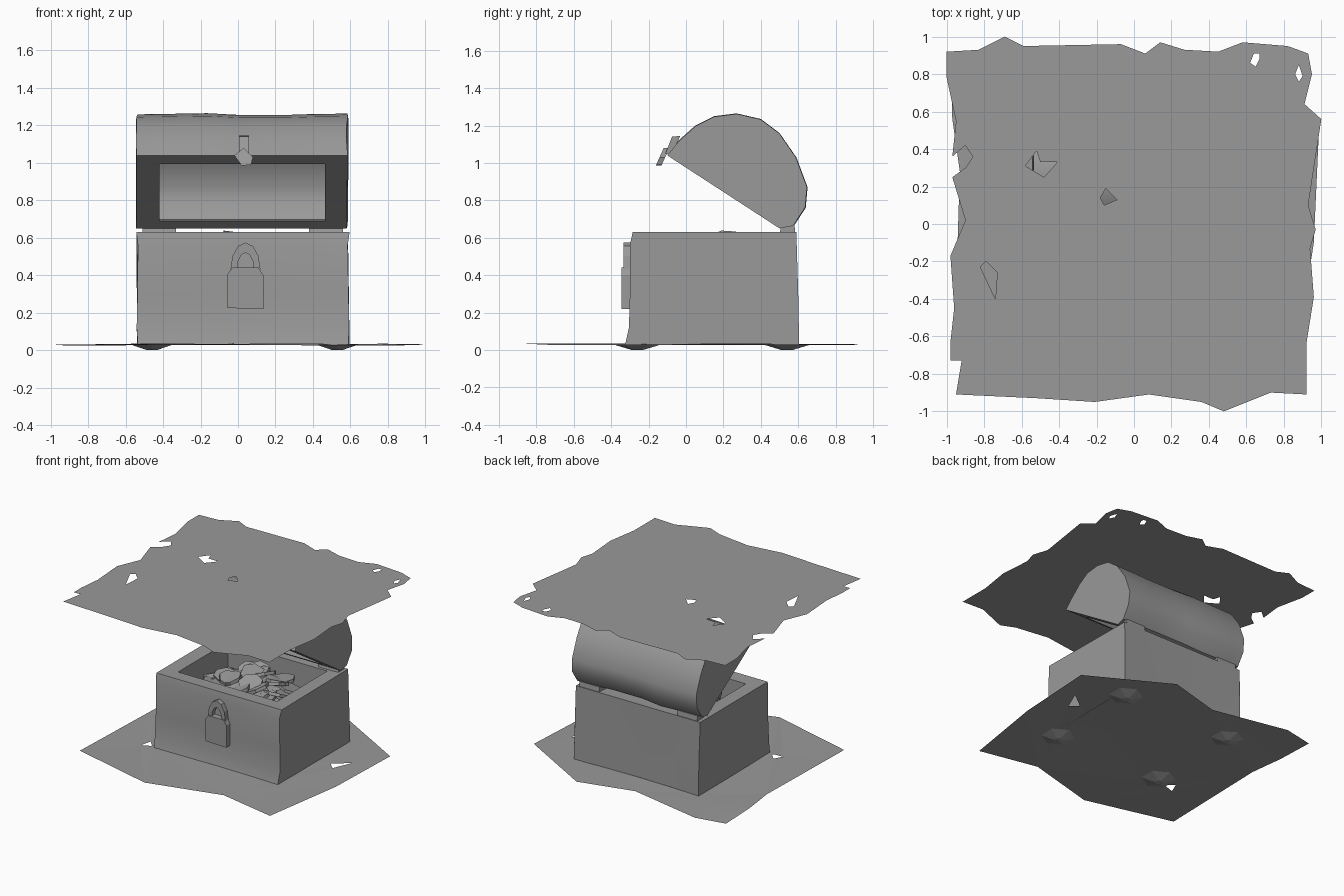
import bpy, bmesh, math, random
from mathutils import Matrix, Vector, Euler

if "Cube" in bpy.data.objects:
    bpy.data.objects.remove(bpy.data.objects["Cube"])

random.seed(4)
grey = bpy.data.materials.new("dark_grey")
grey.diffuse_color = (.32, .32, .32, 1)
grey.use_nodes = True
grey.node_tree.nodes["Principled BSDF"].inputs["Base Color"].default_value = grey.diffuse_color


def finish(bm, name, smooth=False, recalc=True):
    if recalc:
        bmesh.ops.recalc_face_normals(bm, faces=bm.faces[:])
    me = bpy.data.meshes.new(name)
    bm.to_mesh(me)
    bm.free()
    me.materials.append(grey)
    ob = bpy.data.objects.new(name, me)
    bpy.context.collection.objects.link(ob)
    if smooth:
        bpy.ops.object.select_all(action='DESELECT')
        ob.select_set(True)
        bpy.context.view_layer.objects.active = ob
        bpy.ops.object.shade_smooth_by_angle(angle=math.radians(35))
    return ob


def sheet(name, z, loops, wave=0):
    """Ragged sheet: first loop is the outline, the others are holes."""
    bm = bmesh.new()
    for loop in loops:
        vs = [bm.verts.new((x, y, z)) for x, y in loop]
        for i, v in enumerate(vs):
            bm.edges.new((v, vs[i - 1]))
    bmesh.ops.triangle_fill(bm, use_beauty=True, use_dissolve=False,
                            edges=bm.edges[:], normal=(0, 0, 1))
    for v in bm.verts:
        v.co.z += random.uniform(-wave, wave)
    for f in bm.faces:
        f.normal_update()
        if f.normal.z < 0:
            f.normal_flip()
    return finish(bm, name, recalc=False)


def prism(name, pts, place, a, b):
    """Extrude a 2D outline; place(u, v, t) maps it to space, t from a to b."""
    bm = bmesh.new()
    A = [bm.verts.new(place(u, v, a)) for u, v in pts]
    B = [bm.verts.new(place(u, v, b)) for u, v in pts]
    bm.faces.new(A)
    bm.faces.new(B)
    for i in range(len(pts)):
        bm.faces.new((A[i - 1], A[i], B[i], B[i - 1]))
    return finish(bm, name)


def trough(name, outer, inner, stations, wall, wobble):
    """Hollow shell along x from open (y, z) outer and inner profiles."""
    bm = bmesh.new()
    cy = sum(p[0] for p in outer) / len(outer)
    cz = sum(p[1] for p in outer) / len(outer)
    rows = []
    for x, s in stations:
        row = []
        for i, (y, z) in enumerate(outer):
            k = s if 0 < i < len(outer) - 1 else 1
            row.append(bm.verts.new((x + random.uniform(-wobble, wobble),
                                     cy + (y - cy) * k, cz + (z - cz) * k)))
        rows.append(row)
    ins = [[bm.verts.new((x, y, z)) for y, z in inner]
           for x in (stations[0][0] + wall, stations[-1][0] - wall)]
    for strip in (rows, ins):
        for r, q in zip(strip, strip[1:]):
            for i in range(len(r) - 1):
                bm.faces.new((r[i], r[i + 1], q[i + 1], q[i]))
        bm.faces.new(strip[0])
        bm.faces.new(strip[-1])
    for e in (0, -1):
        bm.faces.new([r[e] for r in rows] + [ins[1][e], ins[0][e]])
        bm.faces.new((rows[e][0], ins[e][0], ins[e][-1], rows[e][-1]))
    return finish(bm, name, smooth=True)


# torn upper sheet with holes
sheet("upper_sheet", 1.345, [
    [(-1, .92), (-.83, .93), (-.69, 1), (-.59, .95), (-.07, .96), (.06, .91),
     (.14, .97), (.27, .93), (.45, .92), (.58, .97), (.82, .95), (.93, .91),
     (.95, .8), (.91, .64), (1, .56), (.93, .1), (.97, -.03), (.94, -.13),
     (.96, -.39), (.92, -.64), (.92, -.91), (.73, -.9), (.48, -1), (.36, -.95),
     (.08, -.91), (-.21, -.95), (-.52, -.93), (-.95, -.91), (-.92, -.73),
     (-.98, -.73), (-.98, -.63), (-.96, -.45), (-.98, -.17), (-.9, .02),
     (-.97, .25), (-.9, .3), (-.86, .36), (-.9, .42), (-.97, .36),
     (-.95, .55), (-1, .78)],
    [(.62, .86), (.64, .91), (.67, .91), (.67, .88), (.65, .84)],
    [(.86, .8), (.88, .85), (.9, .79), (.88, .76)],
    [(-.58, .31), (-.52, .39), (-.5, .33), (-.41, .33), (-.48, .25)],
    [(-.18, .14), (-.15, .19), (-.09, .13), (-.16, .1)],
    [(-.82, -.23), (-.79, -.2), (-.73, -.26), (-.74, -.4)],
])

# ground sheet
sheet("ground_sheet", .03, [
    [(-.96, -.68), (-.24, -.87), (.36, -.7), (.85, -.8), (.96, -.1),
     (.99, .56), (.35, .92), (-.1, .8), (-.73, .93), (-.98, .88),
     (-.97, .56), (-.93, .28)],
    [(.7, .2), (.83, .3), (.76, .14)],
    [(-.62, -.25), (-.56, -.31), (-.65, -.33)],
], wave=.005)

# chest box with slightly bowed walls
trough("chest_box",
       [(-.285, .63), (-.3, .56), (-.3, .3), (-.305, .12), (-.325, .03),
        (.605, .03), (.6, .3), (.59, .63)],
       [(-.17, .625), (-.17, .42), (.48, .42), (.48, .625)],
       [(-.54, 1), (-.3, .99), (.02, .985), (.34, .99), (.59, 1)], .115, .006)

# open domed lid
lid = [(-.1, 1.04), (-.04, 1.12), (.05, 1.2), (.15, 1.25), (.27, 1.265),
       (.4, 1.235), (.5, 1.16), (.59, 1.03), (.65, .87), (.64, .76),
       (.575, .66), (.5, .65)]
lid_in = [(.22 + (y - .22) * .78, .835 + (z - .835) * .78) for y, z in lid]
trough("chest_lid", lid, lid_in,
       [(-.54, .975), (-.45, .98), (-.17, 1), (0, .965), (.28, .965),
        (.42, .985), (.585, .99)], .12, .006)

# hinge lobes and sunken corner feet
yz = lambda u, v, t: (t, u, v)
for x, side in ((-.41, "left"), (.48, "right")):
    prism(side + "_hinge", [(.5, .62), (.585, .62), (.58, .67), (.51, .67)],
          yz, x - .1, x + .08)
for x in (-.46, .53):
    for y in (-.26, .54):
        bm = bmesh.new()
        bmesh.ops.create_cone(bm, cap_ends=True, segments=6, radius1=.03,
                              radius2=.13, depth=.03,
                              matrix=Matrix.Translation((x, y, .015)))
        finish(bm, "corner_foot")

# lid clasp: curved strap with a pointed tongue
prism("lid_clasp_strap", [(-.03, 1.145), (-.075, 1.14), (-.11, 1.05),
                          (-.08, 1.04)], yz, .005, .06)
xz = lambda u, v, t: (u, t + .45 * (v - 1), v)
prism("lid_clasp_tongue", [(-.02, 1.04), (.03, 1.08), (.08, 1.03), (.07, .99),
                           (.02, .985)], xz, -.155, -.125)

# padlock body and shackle
xz = lambda u, v, t: (u, t, v)
prism("padlock_body", [(-.055, .225), (.135, .22), (.135, .4), (.11, .44),
                       (-.03, .44), (-.06, .4)], xz, -.345, -.29)
angles = [math.pi * i / 6 for i in range(7)]
arch = [(.04 + .08 * math.cos(a), .43 + .145 * math.sin(a)) for a in angles]
arch += [(.04 + .045 * math.cos(a), .43 + .09 * math.sin(a))
         for a in reversed(angles)]
prism("padlock_shackle", arch, xz, -.335, -.295)

# heap of coins inside the box
bm = bmesh.new()
bmesh.ops.create_icosphere(bm, subdivisions=2, radius=1,
                           matrix=Matrix.Translation((.025, .155, .45))
                           @ Matrix.Diagonal((.43, .31, .12, 1)))
for i in range(26):
    a, r = random.uniform(0, math.tau), math.sqrt(random.random())
    p = Vector((.025 + .33 * r * math.cos(a), .155 + .22 * r * math.sin(a),
                .58 - .06 * r * r))
    tilt = Euler((random.uniform(-.4, .4), random.uniform(-.4, .4),
                  random.uniform(0, 6)))
    rad = random.uniform(.08, .11)
    bmesh.ops.create_cone(bm, cap_ends=True, segments=7, radius1=rad,
                          radius2=rad, depth=.025,
                          matrix=Matrix.Translation(p) @ tilt.to_matrix().to_4x4())
finish(bm, "coin_heap")
